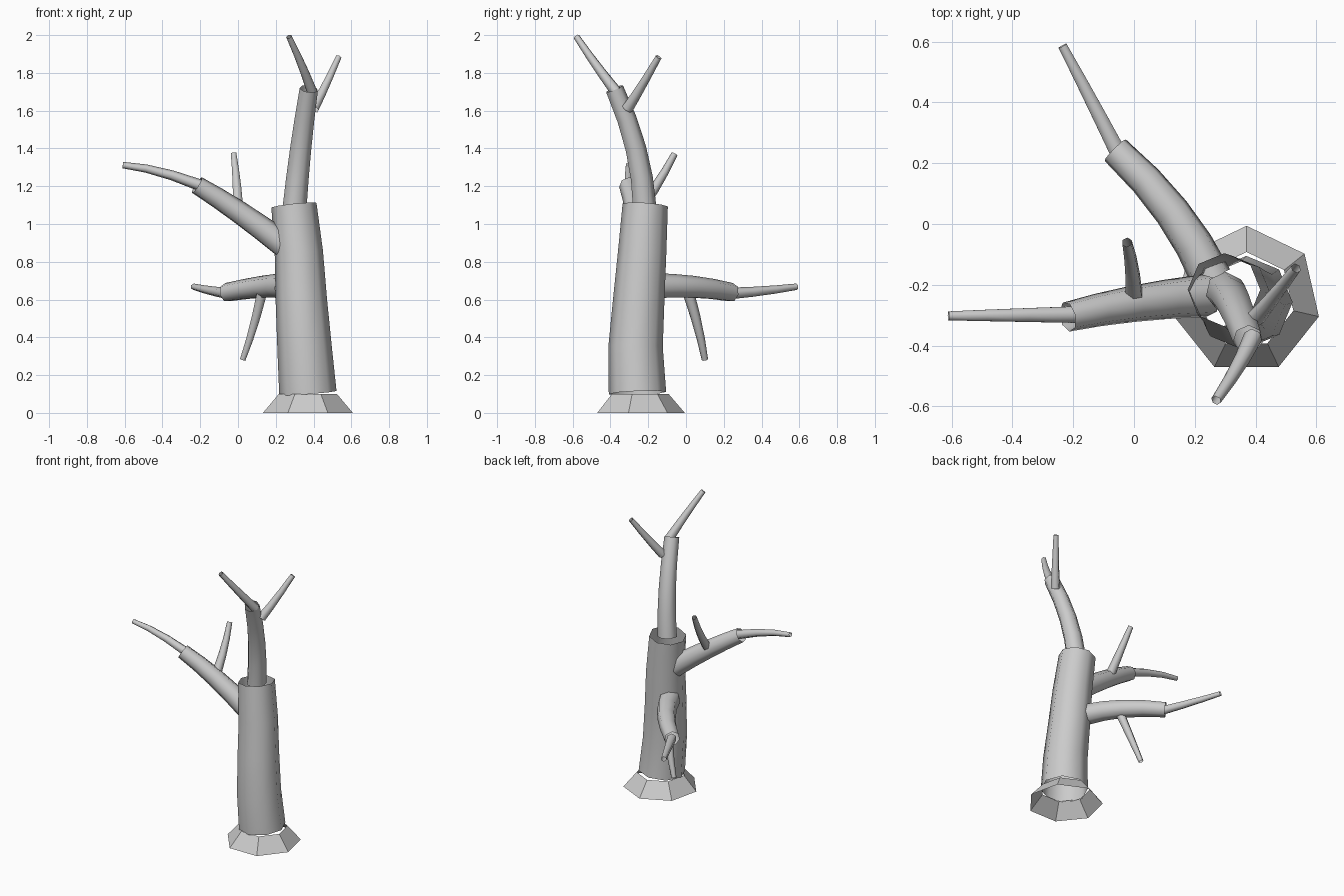
import bpy, bmesh, math
from mathutils import Vector

if "Cube" in bpy.data.objects:
    bpy.data.objects.remove(bpy.data.objects["Cube"])

bark = bpy.data.materials.new("grey_bark")
bark.diffuse_color = (0.6, 0.6, 0.6, 1)
bark.use_nodes = True
bark.node_tree.nodes["Principled BSDF"].inputs["Base Color"].default_value = bark.diffuse_color


def tube(name, path, r0, r1, sides, steps=4, flat_rings=False):
    """Open tapered tube along a smooth path through the given points."""
    pts = [Vector(p) for p in path]
    if len(pts) == 3:  # three points: quadratic curve through the middle one
        a, m, b = pts
        c = 2 * m - (a + b) / 2
        pts = []
        for i in range(steps + 1):
            t = i / steps
            pts.append(a * (1 - t) ** 2 + c * (2 * t * (1 - t)) + b * t * t)
    n = len(pts)
    bm = bmesh.new()
    rings = []
    for i, p in enumerate(pts):
        t = (pts[min(i + 1, n - 1)] - pts[max(i - 1, 0)]).normalized()
        if flat_rings:
            t = Vector((0, 0, 1))
        ref = Vector((0, 1, 0)) if abs(t.z) > 0.6 else Vector((0, 0, 1))
        u = (ref - t * ref.dot(t)).normalized()
        v = t.cross(u)
        r = r0 + (r1 - r0) * i / (n - 1)
        ring = []
        for k in range(sides):
            a = 2 * math.pi * k / sides
            ring.append(bm.verts.new(p + (u * math.cos(a) + v * math.sin(a)) * r))
        rings.append(ring)
    for lo, hi in zip(rings, rings[1:]):
        for k in range(sides):
            j = (k + 1) % sides
            f = bm.faces.new((lo[k], lo[j], hi[j], hi[k]))
            f.smooth = not flat_rings
    me = bpy.data.meshes.new(name)
    bm.to_mesh(me)
    bm.free()
    me.materials.append(bark)
    ob = bpy.data.objects.new(name, me)
    bpy.context.collection.objects.link(ob)
    return ob


# Root flare and trunk
tube("root_flare", [(0.37, -0.25, 0), (0.37, -0.25, 0.1)], 0.244, 0.158, 7, flat_rings=True)
tube("trunk", [(0.37, -0.257, 0.105), (0.352, -0.267, 0.35), (0.335, -0.25, 0.6),
               (0.322, -0.232, 0.85), (0.296, -0.216, 1.1)], 0.152, 0.12, 8)

# Main branches
tube("top_branch", [(0.30, -0.222, 1.09), (0.332, -0.268, 1.4), (0.375, -0.38, 1.715)], 0.065, 0.05, 7)
tube("left_branch", [(0.24, -0.235, 0.89), (0.0, -0.262, 1.065), (-0.218, -0.305, 1.205)], 0.072, 0.05, 7)
tube("back_branch", [(0.255, -0.18, 0.67), (0.125, 0.04, 0.665), (-0.062, 0.243, 0.637)], 0.07, 0.051, 7)

# Twigs at the branch ends and sides
twigs = {
    "top_twig_front": [(0.392, -0.37, 1.70), (0.338, -0.475, 1.84), (0.27, -0.58, 1.992)],
    "top_twig_back": [(0.40, -0.31, 1.61), (0.462, -0.235, 1.73), (0.533, -0.145, 1.884)],
    "left_twig_end": [(-0.2, -0.298, 1.205), (-0.42, -0.3, 1.278), (-0.61, -0.302, 1.312)],
    "left_twig_side": [(0.0, -0.235, 1.09), (-0.008, -0.14, 1.23), (-0.023, -0.06, 1.372)],
    "back_twig_end": [(-0.05, 0.23, 0.632), (-0.145, 0.415, 0.647), (-0.235, 0.586, 0.668)],
    "back_twig_low": [(0.128, 0.012, 0.64), (0.08, 0.065, 0.45), (0.025, 0.1, 0.282)],
}
for name, path in twigs.items():
    tube(name, path, 0.031, 0.017, 6, 3)
